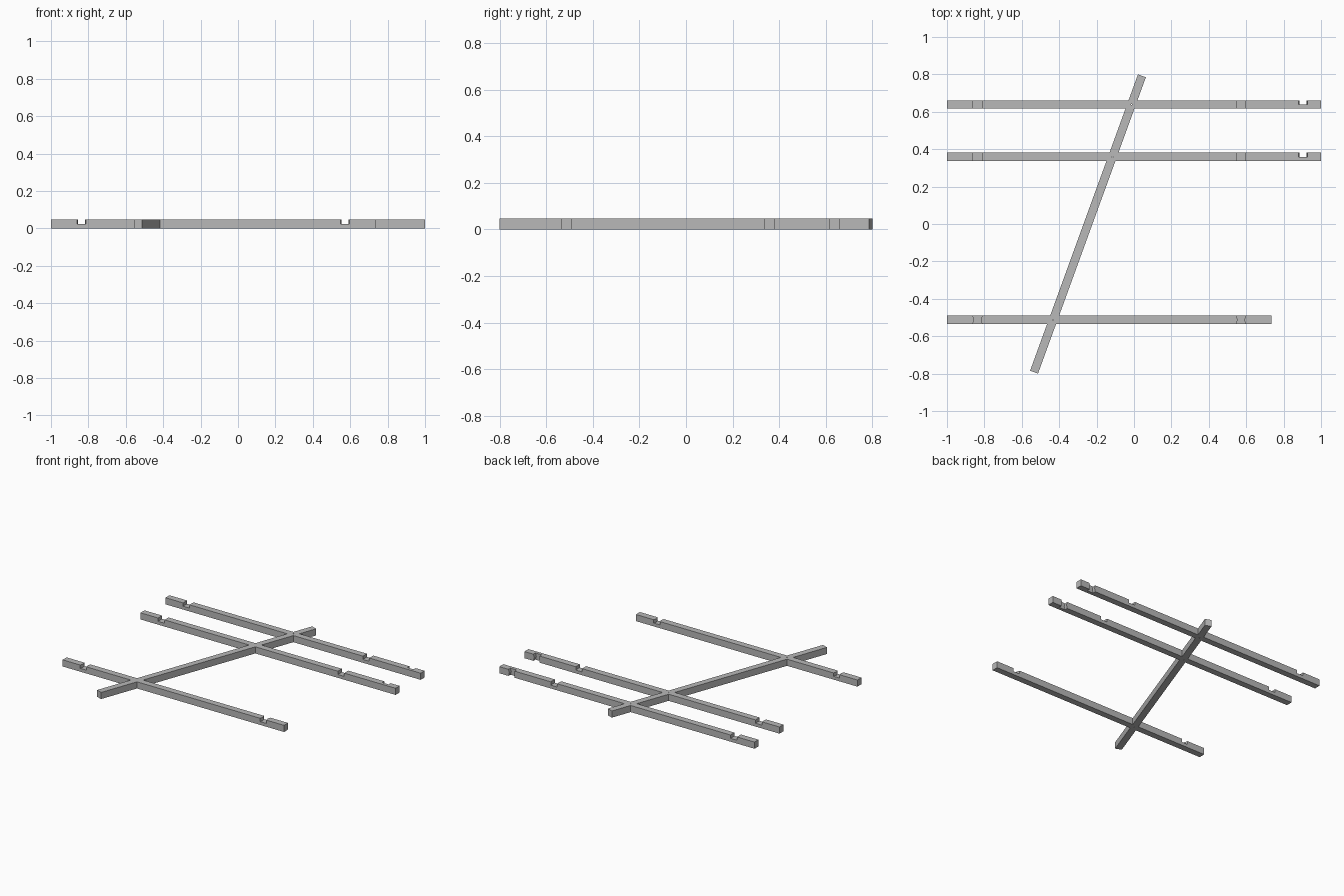
import bpy
import bmesh
from math import radians, tan
from mathutils import Matrix

if "Cube" in bpy.data.objects:
    bpy.data.objects.remove(bpy.data.objects["Cube"])

WIDTH, HEIGHT = 0.045, 0.047
HALF, MID = WIDTH / 2, HEIGHT / 2
ANGLE = radians(20)
RAIL_X, RAIL_LENGTH = -0.246, 1.686
EXTRA = 0.01

grey = bpy.data.materials.new("plain grey")
grey.use_nodes = True
grey.diffuse_color = (0.48, 0.48, 0.48, 1)
grey.node_tree.nodes["Principled BSDF"].inputs["Base Color"].default_value = grey.diffuse_color


def prism(name, outline, low, high, matrix=Matrix()):
    """Extrude a flat outline along its local z, then place it."""
    bm = bmesh.new()
    face = bm.faces.new([bm.verts.new((x, y, low)) for x, y in outline])
    top = bmesh.ops.extrude_face_region(bm, geom=[face])["geom"]
    verts = [v for v in top if isinstance(v, bmesh.types.BMVert)]
    bmesh.ops.translate(bm, verts=verts, vec=(0, 0, high - low))
    bm.transform(matrix)
    bmesh.ops.recalc_face_normals(bm, faces=bm.faces)
    mesh = bpy.data.meshes.new(name)
    bm.to_mesh(mesh)
    bm.free()
    mesh.materials.append(grey)
    obj = bpy.data.objects.new(name, mesh)
    bpy.context.collection.objects.link(obj)
    return obj


def rectangle(x0, x1, y0, y1):
    return [(x0, y0), (x1, y0), (x1, y1), (x0, y1)]


def waisted(wide, waist, half):
    """Slot outline that narrows halfway through the bar."""
    return [(-wide, -half), (wide, -half), (waist, 0),
            (wide, half), (-wide, half), (-waist, 0)]


def cut(obj, cutter):
    """Subtract a cutter from a bar and discard it."""
    cutter.hide_render = True
    mod = obj.modifiers.new("cut", "BOOLEAN")
    mod.object, mod.operation, mod.solver = cutter, "DIFFERENCE", "EXACT"
    bpy.context.view_layer.objects.active = obj
    bpy.ops.object.modifier_apply(modifier=mod.name)
    bpy.data.objects.remove(cutter)


def rail_prism(name, low, high):
    outline = rectangle(-HALF, HALF, -RAIL_LENGTH / 2, RAIL_LENGTH / 2)
    place = Matrix.Translation((RAIL_X, 0, 0)) @ Matrix.Rotation(-ANGLE, 4, "Z")
    return prism(name, outline, low, high, place)


# Slanted rail that ties the three bars together
rail = rail_prism("slanted_rail", 0, HEIGHT)

# Crossbars: name, y position, right end, whether it has a side notch
bars = [("front_bar", -0.513, 0.736, False),
        ("middle_bar", 0.359, 1.0, True),
        ("back_bar", 0.639, 1.0, True)]

for name, y, end, side_notch in bars:
    outline = rectangle(-1, end, y - HALF, y + HALF)
    bar = prism(name, outline, 0, HEIGHT)

    # Half-lap joint with the rail
    cut(bar, rail_prism("lap_cutter", MID, HEIGHT + EXTRA))
    cut(rail, prism("lap_cutter", outline, -EXTRA, MID))

    # Open notches in the top
    for x in (-0.837, 0.572):
        waist = 0.025 if side_notch else 0.018
        cut(bar, prism("notch_cutter", waisted(0.025, waist, HALF + 0.001), MID,
                       HEIGHT + EXTRA, Matrix.Translation((x, y, 0))))

    # Upright notch in the rear side near the left end
    if side_notch:
        place = Matrix.Translation((0.904, y, MID)) @ Matrix.Rotation(radians(90), 4, "X")
        cut(bar, prism("notch_cutter", waisted(0.025, 0.018, MID + 0.001),
                       -HALF - EXTRA, 0, place))

    # Small peg hole through the joint
    for part in (bar, rail):
        place = (Matrix.Translation((RAIL_X + y * tan(ANGLE), y, 0)))
        hole = [(0.003 * c, 0.003 * s) for c, s in
                ((Matrix.Rotation(radians(45 * i), 2) @ Matrix.Identity(2)).col[0] for i in range(8))]
        cut(part, prism("hole_cutter", hole, -EXTRA, HEIGHT + EXTRA, place))
